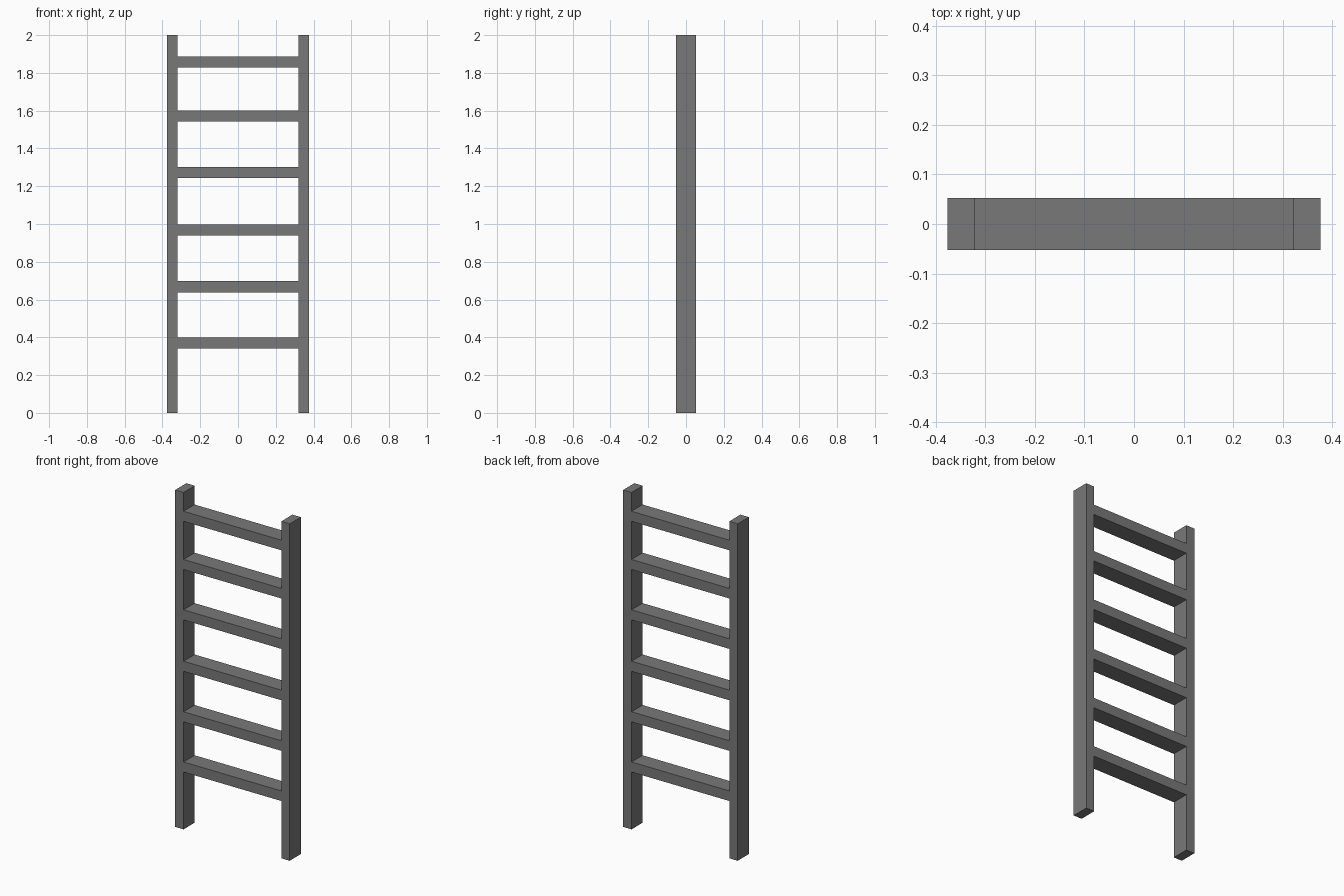
import bpy

if "Cube" in bpy.data.objects:
    bpy.data.objects.remove(bpy.data.objects["Cube"])

DEPTH = 0.104        # shared front-to-back thickness
OUTER, INNER = 0.376, 0.321
RUNG_H = 0.06

# Dark grey finish
dark = bpy.data.materials.new("dark_grey")
dark.diffuse_color = (0.19, 0.19, 0.19, 1)
dark.use_nodes = True
dark.node_tree.nodes["Principled BSDF"].inputs["Base Color"].default_value = dark.diffuse_color


def box(name, size, loc):
    bpy.ops.mesh.primitive_cube_add(size=1, location=loc)
    ob = bpy.context.object
    ob.name = name
    ob.scale = size
    bpy.ops.object.transform_apply(location=False, rotation=False, scale=True)
    ob.data.materials.append(dark)
    return ob


# Two upright rails
for side, label in ((-1, "left"), (1, "right")):
    box(f"{label}_rail", (OUTER - INNER, DEPTH, 2.0),
        (side * (OUTER + INNER) / 2, 0, 1.0))

# Flat rungs, flush with the rails front and back
for i, z in enumerate((0.37, 0.668, 0.968, 1.273, 1.572, 1.858)):
    box(f"rung_{i + 1}", (2 * INNER, DEPTH, RUNG_H), (0, 0, z))
